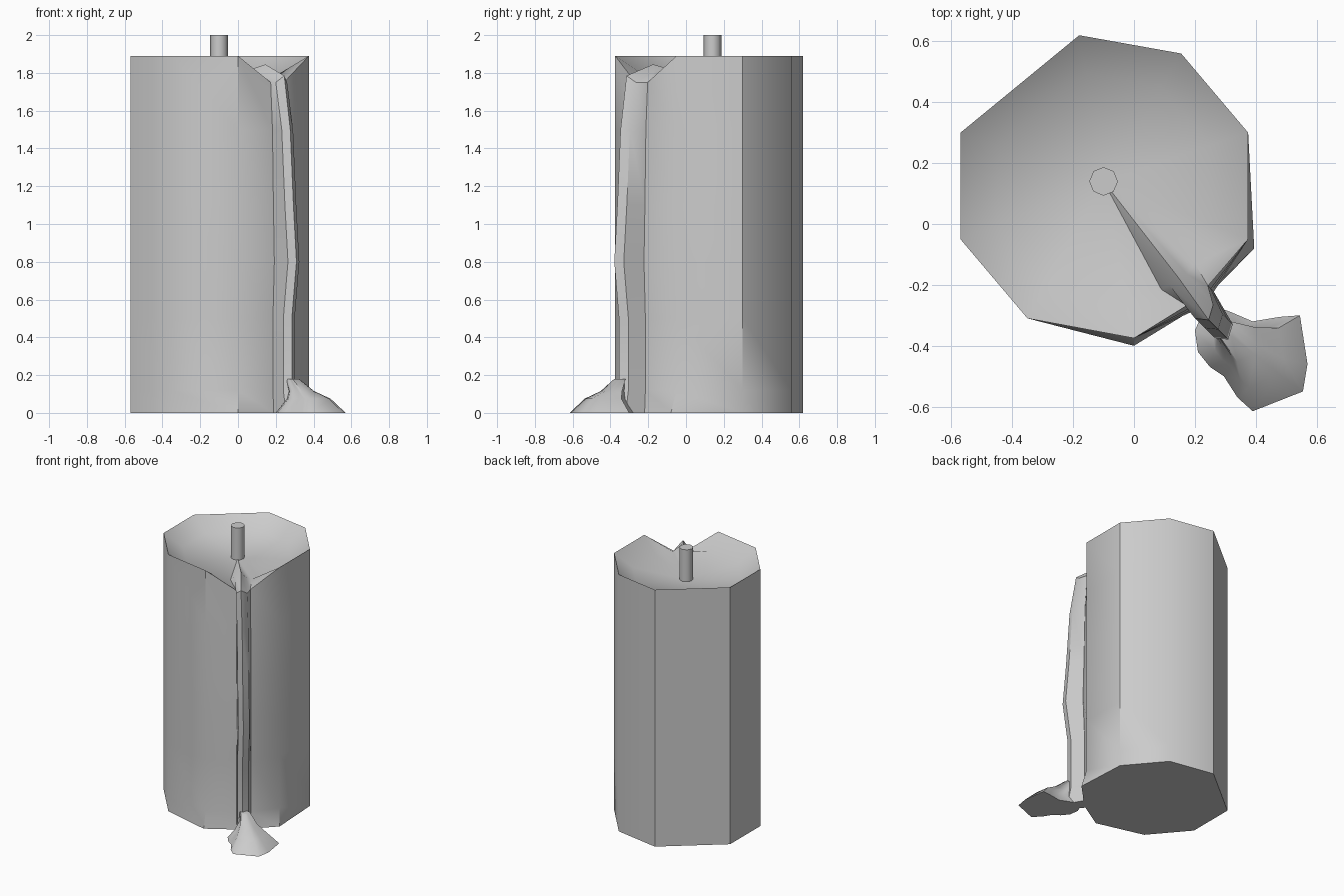
import bpy, bmesh, math

if "Cube" in bpy.data.objects:
    bpy.data.objects.remove(bpy.data.objects["Cube"])

CX, CY = -0.10, 0.14  # candle axis


def loft(name, rings, tip=None, angle=40):
    """Skin closed rings of equal length; cap the bottom, close the top with a fan or a face."""
    bm = bmesh.new()
    rows = [[bm.verts.new(p) for p in r] for r in rings]
    n = len(rows[0])
    for a, b in zip(rows, rows[1:]):
        for i in range(n):
            j = (i + 1) % n
            bm.faces.new((a[i], a[j], b[j], b[i]))
    bm.faces.new(rows[0][::-1])
    if tip:
        t = bm.verts.new(tip)
        for i in range(n):
            bm.faces.new((rows[-1][i], rows[-1][(i + 1) % n], t))
    else:
        bm.faces.new(rows[-1])
    bmesh.ops.recalc_face_normals(bm, faces=bm.faces)
    me = bpy.data.meshes.new(name)
    bm.to_mesh(me)
    bm.free()
    ob = bpy.data.objects.new(name, me)
    bpy.context.collection.objects.link(ob)
    bpy.context.view_layer.objects.active = ob
    ob.select_set(True)
    bpy.ops.object.shade_smooth_by_angle(angle=math.radians(angle))
    ob.select_set(False)
    return ob


# Candle outline: wall corners, with the wax run between the last and first corner
wall = [(0, -.375), (-.35, -.31), (-.57, -.05), (-.57, .30), (-.18, .62),
        (.155, .56), (.375, .30), (.375, -.05)]
run = [(.255, -.215), (.30, -.305), (.285, -.355), (.24, -.35), (.185, -.28)]


def section(z, push, flare=0.0):
    pts = [(x, y, z) for x, y in wall]
    if flare:
        pts[0] = (0, -.40, z)
        pts[7] = (.395, -.08, z)
    for i, (x, y) in enumerate(run):
        k = push if 0 < i < 4 else push * .3
        pts.append((x + .7 * k, y - .7 * k, z))
    return pts


rings = [section(0, .02, 1), section(.12, 0), section(.5, 0), section(.8, .035),
         section(1.1, .012), section(1.5, -.012)]

# Rim: level at the wall, dipping where the wax spills over
rim = section(1.89, -.057)
for i, z in zip(range(8, 13), (1.75, 1.75, 1.785, 1.75, 1.75)):
    rim[i] = (rim[i][0], rim[i][1], z)
rings.append(rim)

# Hollow melt pool with a raised run leading from the wick
pool = [(CX + (x - CX) * .74, CY + (y - CY) * .74, 1.80) for x, y in wall]
pool += [(.20, -.13, 1.785), (.175, -.165, 1.81), (.145, -.175, 1.845),
         (.115, -.20, 1.81), (.09, -.215, 1.785)]
rings.append(pool)
loft("candle_body", rings, tip=(CX, CY, 1.76))

# Puddle of wax at the foot of the run
outline = [(.20, -.35), (.21, -.42), (.25, -.47), (.295, -.50), (.34, -.57), (.39, -.615),
           (.555, -.55), (.57, -.46), (.545, -.30), (.48, -.305), (.39, -.32), (.32, -.29),
           (.24, -.26)]


def shrink(c, k, z):
    return [(c[0] + (x - c[0]) * k, c[1] + (y - c[1]) * k, z) for x, y in outline]


foot = [shrink((0, 0), 1, 0), shrink((.36, -.41), .62, .075),
        shrink((.31, -.36), .36, .115), shrink((.265, -.325), .19, .18)]
loft("wax_puddle", foot, angle=60)

# Wick
circle = [(CX + .047 * math.cos(i * math.pi / 4), CY + .047 * math.sin(i * math.pi / 4))
          for i in range(8)]
loft("wick", [[(x, y, z) for x, y in circle] for z in (1.72, 2.0)], angle=50)
